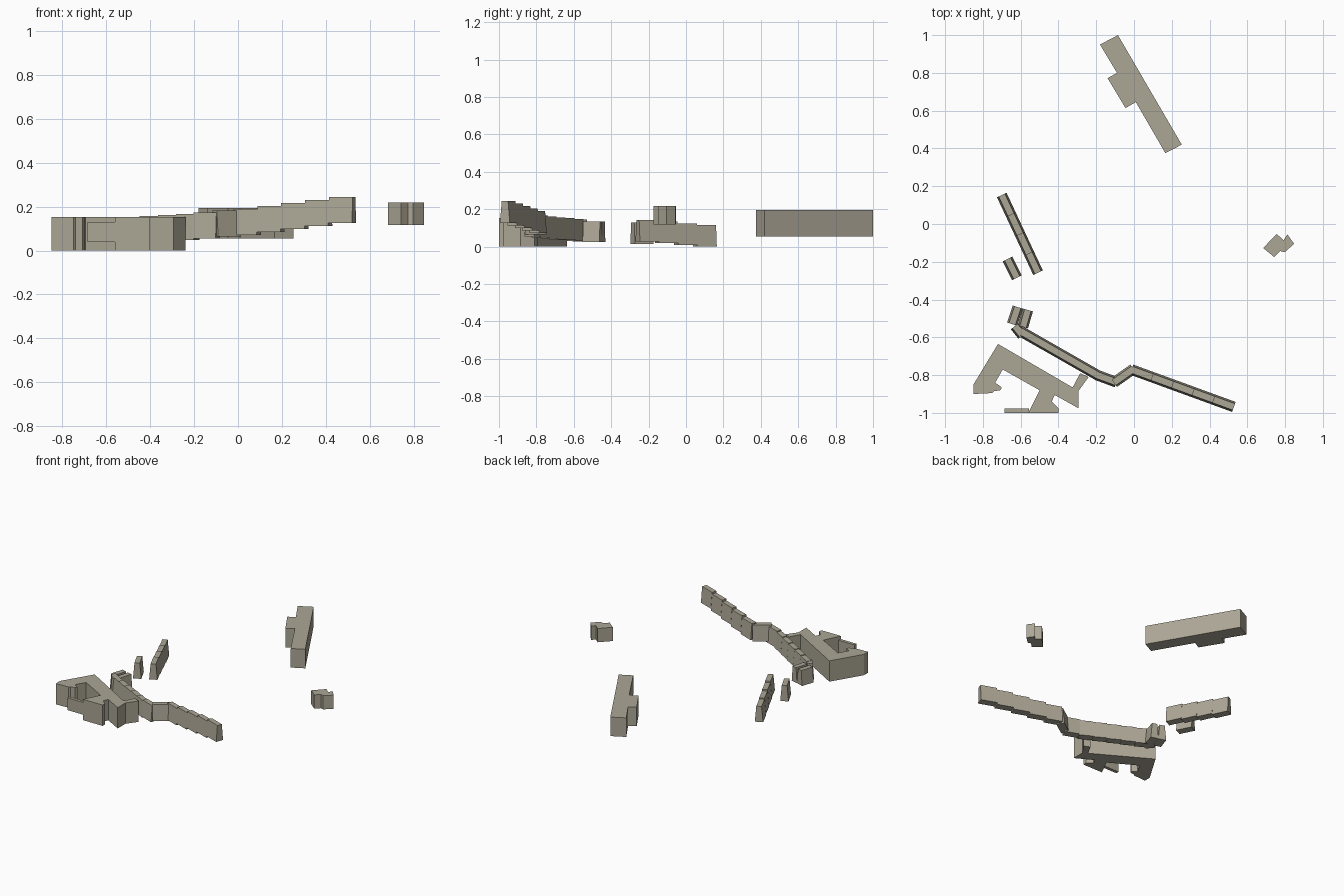
import bpy
import bmesh
from mathutils import Vector

default_cube = bpy.data.objects.get("Cube")
if default_cube:
    bpy.data.objects.remove(default_cube, do_unlink=True)

# Single warm stone colour
stone = bpy.data.materials.new("warm_grey_stone")
stone.use_nodes = True
STONE_COLOUR = (0.41, 0.38, 0.30, 1)
stone.diffuse_color = STONE_COLOUR
stone.node_tree.nodes["Principled BSDF"].inputs["Base Color"].default_value = STONE_COLOUR


def finish(name, mesh_builder):
    """Turn a bmesh into a flat shaded stone object."""
    bmesh.ops.recalc_face_normals(mesh_builder, faces=mesh_builder.faces)
    mesh = bpy.data.meshes.new(name)
    mesh_builder.to_mesh(mesh)
    mesh_builder.free()
    mesh.materials.append(stone)
    obj = bpy.data.objects.new(name, mesh)
    bpy.context.collection.objects.link(obj)
    return obj


def building(name, outline, bottom, top):
    """Extrude a footprint between two heights."""
    bm = bmesh.new()
    floor = bm.faces.new([bm.verts.new((x, y, bottom)) for x, y in outline])
    extruded = bmesh.ops.extrude_face_region(bm, geom=[floor], use_keep_orig=True)
    roof = [v for v in extruded["geom"] if isinstance(v, bmesh.types.BMVert)]
    bmesh.ops.translate(bm, verts=roof, vec=(0, 0, top - bottom))
    return finish(name, bm)


def wall(name, start, end, steps, low, high, height=0.118,
         base_width=0.056, top_width=0.036, overlap=0.0):
    """Battered wall in level steps, climbing from low to high."""
    start, end = Vector(start), Vector(end)
    along = (end - start).normalized()
    start, end = start - along * overlap, end + along * overlap
    side = Vector((-along.y, along.x))
    bm = bmesh.new()
    for i in range(steps):
        bottom = low + (high - low) * i / max(steps - 1, 1)
        near = start.lerp(end, i / steps)
        far = start.lerp(end, (i + 1) / steps)
        rings = []
        for width, z in ((base_width, bottom), (top_width, bottom + height)):
            half = side * width / 2
            ring = (near - half, far - half, far + half, near + half)
            rings.append([bm.verts.new((p.x, p.y, z)) for p in ring])
        lower, upper = rings
        bm.faces.new(lower[::-1])
        bm.faces.new(upper)
        for k in range(4):
            n = (k + 1) % 4
            bm.faces.new((lower[k], lower[n], upper[n], upper[k]))
    return finish(name, bm)


# Long block at the back with a side bay
building("back_block", [
    (-0.18, 0.95), (-0.085, 1.0), (0.253, 0.42), (0.166, 0.375),
    (0.01, 0.645), (-0.045, 0.614), (-0.14, 0.772), (-0.09, 0.80)],
    0.055, 0.195)

# Small house on the left
building("small_house", [
    (0.684, -0.127), (0.755, -0.053), (0.792, -0.085), (0.812, -0.055),
    (0.848, -0.105), (0.797, -0.15), (0.775, -0.143), (0.742, -0.175)],
    0.117, 0.218)

# Fortified house with open court
building("court_house", [
    (-0.72, -0.635), (-0.325, -0.865), (-0.285, -0.79), (-0.24, -0.81),
    (-0.295, -0.885), (-0.295, -0.975), (-0.42, -0.905), (-0.435, -0.94),
    (-0.40, -0.975), (-0.40, -1.0), (-0.56, -1.0), (-0.50, -0.88),
    (-0.695, -0.77), (-0.735, -0.84), (-0.70, -0.865), (-0.708, -0.88),
    (-0.74, -0.885), (-0.75, -0.895), (-0.85, -0.90), (-0.85, -0.85)],
    0.0, 0.153)

# Low gallery projecting from the court house
building("front_gallery", [
    (-0.685, -1.0), (-0.555, -1.0), (-0.555, -0.977), (-0.685, -0.977)],
    0.04, 0.13)

# Main curtain wall, from the gate to the left end
wall("gate_wall_outer", (-0.615, -0.44), (-0.645, -0.53), 1, 0.025, 0.025, 0.11)
wall("gate_wall_inner", (-0.562, -0.455), (-0.588, -0.545), 1, 0.025, 0.025, 0.11)
wall("corner_wall", (-0.63, -0.54), (-0.59, -0.59), 1, 0.028, 0.028)
wall("curtain_wall", (-0.605, -0.565), (-0.19, -0.802), 5, 0.03, 0.048)
wall("bend_wall", (-0.19, -0.802), (-0.10, -0.835), 1, 0.055, 0.055, overlap=0.008)
wall("return_wall", (-0.10, -0.835), (-0.01, -0.772), 1, 0.065, 0.065, overlap=0.008)
wall("stepped_wall", (-0.01, -0.772), (0.525, -0.967), 5, 0.072, 0.126, overlap=0.004)

# Separate walls on the right side
wall("side_wall", (-0.70, 0.153), (-0.508, -0.258), 4, 0.0, 0.028, 0.115)
wall("short_wall", (-0.67, -0.185), (-0.62, -0.285), 1, 0.015, 0.015, 0.115)
